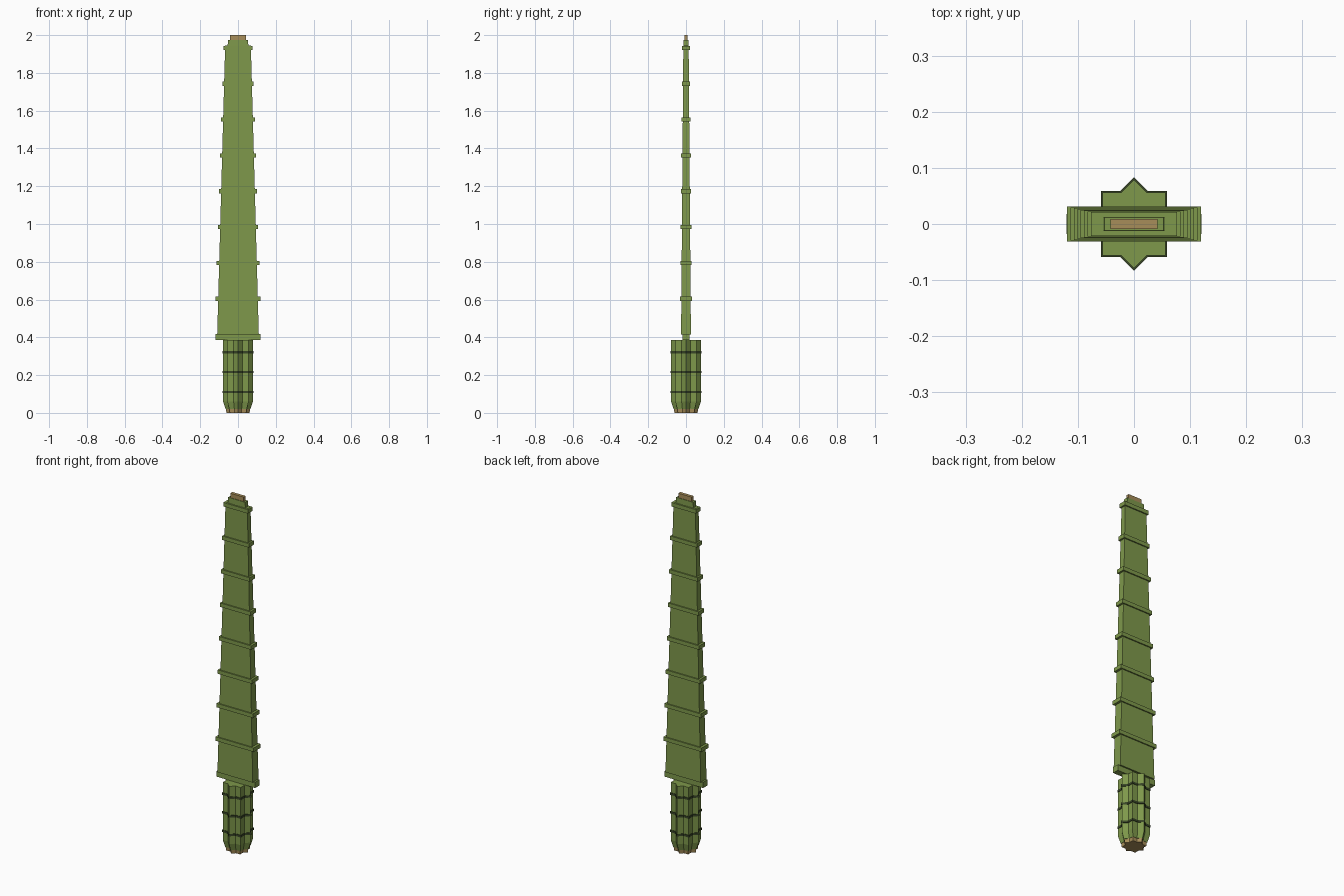
import bpy, math

cube = bpy.data.objects.get("Cube")
if cube:
    bpy.data.objects.remove(cube, do_unlink=True)


def material(name, rgb):
    m = bpy.data.materials.new(name)
    m.use_nodes = True
    colour = (*rgb, 1)
    m.diffuse_color = colour
    m.node_tree.nodes["Principled BSDF"].inputs["Base Color"].default_value = colour
    return m


green = material("moss_green", (0.21, 0.315, 0.07))
dark = material("dark_green", (0.04, 0.06, 0.02))
tan = material("tan_tip", (0.39, 0.27, 0.10))


def loft(name, loops, mat):
    """Join equal loops of points with quads and cap both ends."""
    n = len(loops[0])
    verts = [p for loop in loops for p in loop]
    faces = [tuple(reversed(range(n))),
             tuple(range(len(verts) - n, len(verts)))]
    for k in range(len(loops) - 1):
        a = k * n
        for i in range(n):
            j = (i + 1) % n
            faces.append((a + i, a + j, a + n + j, a + n + i))
    mesh = bpy.data.meshes.new(name)
    mesh.from_pydata(verts, [], faces)
    mesh.materials.append(mat)
    obj = bpy.data.objects.new(name, mesh)
    bpy.context.collection.objects.link(obj)
    return obj


def rect(hx, hy, z):
    return [(-hx, -hy, z), (hx, -hy, z), (hx, hy, z), (-hx, hy, z)]


def star(r, z):
    # Outline of two equal squares, one turned by an eighth of a turn
    inner = r * math.sqrt(0.5) / math.cos(math.pi / 8)
    pts = []
    for i in range(16):
        a = i * math.pi / 8
        q = inner if i % 2 else r
        pts.append((q * math.cos(a), q * math.sin(a), z))
    return pts


def lerp(a, b, t):
    return a + (b - a) * t


# Handle with a tapered foot, tan pommel and dark bands
loft("handle", [star(0.066, 0.02), star(0.079, 0.06), star(0.079, 0.385)], green)
loft("pommel", [star(0.061, 0), star(0.064, 0.02)], tan)
for i in range(3):
    z = 0.111 + i * 0.105
    loft(f"handle_band_{i + 1}", [star(0.083, z - 0.006), star(0.083, z + 0.006)], dark)

# Guard and tapering body
loft("guard", [rect(0.12, 0.018, 0.385), rect(0.12, 0.018, 0.418)], green)
loft("body", [rect(0.11, 0.026, 0.416), rect(0.068, 0.014, 1.944)], green)

# Raised rings along the body
for i in range(8):
    t = i / 7
    z = lerp(0.604, 1.932, t)
    hx, hy = lerp(0.119, 0.077, t), lerp(0.031, 0.021, t)
    loft(f"body_ring_{i + 1}", [rect(hx, hy, z - 0.011), rect(hx, hy, z + 0.011)], green)

# Stepped end cap
loft("end_cap", [rect(0.055, 0.013, 1.94), rect(0.053, 0.012, 1.975)], green)
loft("end_tip", [rect(0.042, 0.009, 1.97), rect(0.042, 0.009, 2.0)], tan)
